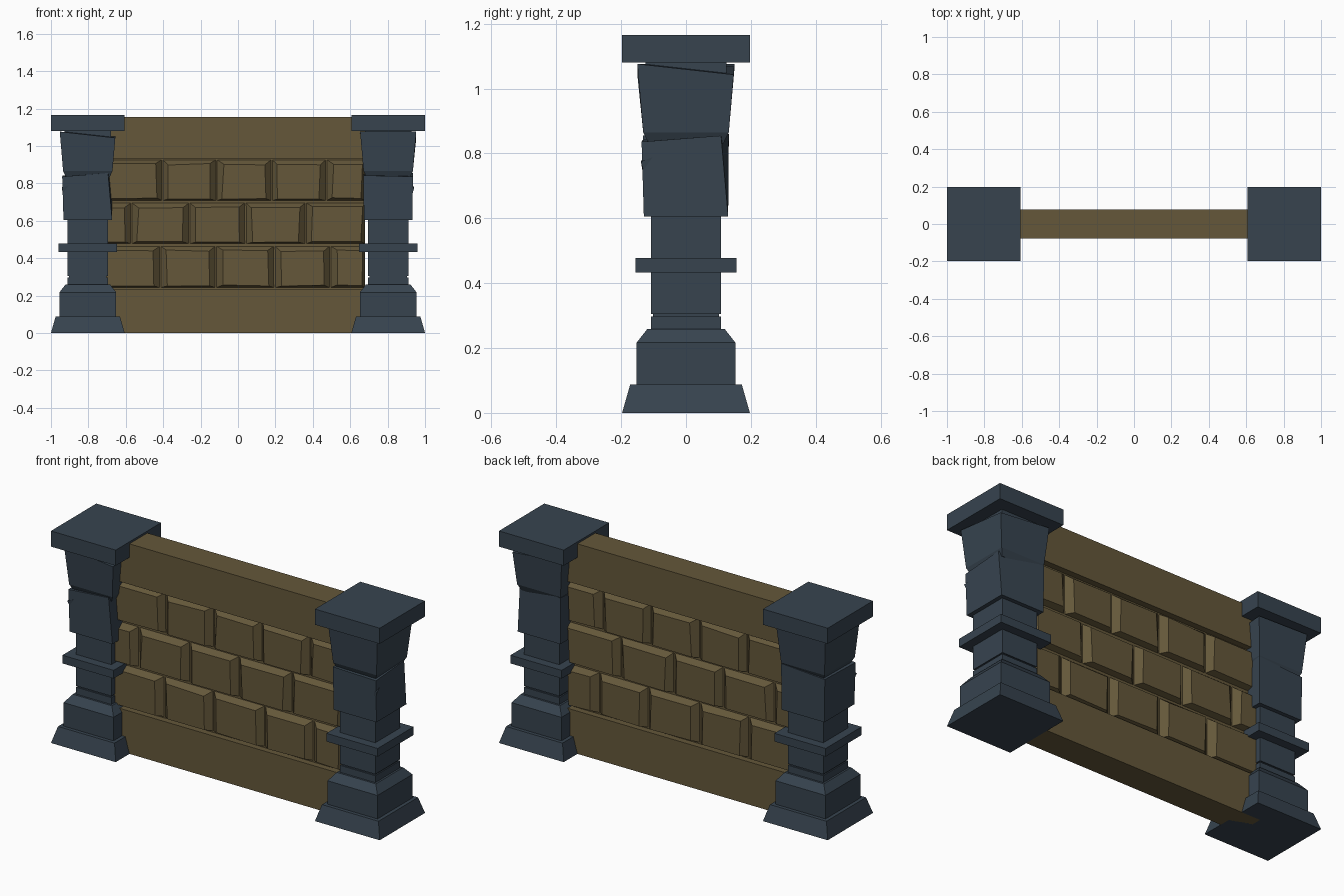
import bpy, bmesh, math, random

if "Cube" in bpy.data.objects:
    bpy.data.objects.remove(bpy.data.objects["Cube"])

random.seed(4)


def material(name, rgb):
    m = bpy.data.materials.new(name)
    m.diffuse_color = (*rgb, 1)
    m.use_nodes = True
    m.node_tree.nodes["Principled BSDF"].inputs["Base Color"].default_value = m.diffuse_color
    return m


SLATE = material("slate_blue_stone", (0.038, 0.057, 0.078))
BROWN = material("brown_stone", (0.128, 0.096, 0.042))


def hull(bm, a, b):
    """Closed six-sided solid between two matching four-corner rings."""
    va = [bm.verts.new(p) for p in a]
    vb = [bm.verts.new(p) for p in b]
    bm.faces.new(va[::-1])
    bm.faces.new(vb)
    for i in range(4):
        j = (i + 1) % 4
        bm.faces.new((va[i], va[j], vb[j], vb[i]))


def square(h, z):
    return [(-h, -h, z), (h, -h, z), (h, h, z), (-h, h, z)]


def finish(bm, name, mat):
    bmesh.ops.recalc_face_normals(bm, faces=bm.faces)
    me = bpy.data.meshes.new(name)
    bm.to_mesh(me)
    bm.free()
    me.materials.append(mat)
    ob = bpy.data.objects.new(name, me)
    bpy.context.collection.objects.link(ob)
    return ob


# Pillar: stacked square tiers (half width, z) bottom to top
bm = bmesh.new()
tiers = [
    (0.197, 0.0, 0.172, 0.088),    # flared foot
    (0.152, 0.085, 0.152, 0.217),  # plinth
    (0.152, 0.217, 0.119, 0.259),  # plinth shoulder
    (0.108, 0.255, 0.108, 0.297),  # collar
    (0.101, 0.295, 0.101, 0.307),  # groove
    (0.108, 0.305, 0.108, 0.61),   # shaft
    (0.156, 0.433, 0.156, 0.478),  # ring
    (0.115, 0.83, 0.132, 0.865),   # underside of the top block
    (0.125, 1.03, 0.125, 1.085),   # neck under the cap
    (0.197, 1.08, 0.197, 1.166),   # cap
]
for h0, z0, h1, z1 in tiers:
    hull(bm, square(h0, z0), square(h1, z1))
# Leaning middle block with a twisted top
hull(bm, square(0.13, 0.605),
     [(-0.137, -0.132, 0.836), (0.108, -0.132, 0.855),
      (0.132, 0.132, 0.86), (-0.134, 0.132, 0.842)])
# Flared top block with one dropped corner
hull(bm, square(0.132, 0.865),
     [(-0.15, -0.15, 1.076), (0.147, -0.15, 1.043),
      (0.149, 0.15, 1.068), (-0.15, 0.15, 1.076)])
# Small broken spur on the middle block's corner
hull(bm, [(-0.12, -0.12, 0.71), (-0.10, -0.13, 0.72), (-0.10, -0.10, 0.72), (-0.13, -0.10, 0.72)],
     [(-0.139, -0.139, 0.775), (-0.10, -0.131, 0.79), (-0.10, -0.10, 0.79), (-0.131, -0.10, 0.79)])
left = finish(bm, "left_pillar", SLATE)
left.location.x = -0.803

# Right pillar: same stack turned a quarter
right = bpy.data.objects.new("right_pillar", left.data)
bpy.context.collection.objects.link(right)
right.location.x = 0.803
right.rotation_euler.z = math.pi / 2

# Wall slabs: smooth lower and upper bands around a recessed core
X0, X1 = -0.72, 0.68


def slab(name, z0, z1, y):
    bm = bmesh.new()
    ring = [(X0, -y), (X1, -y), (X1, y), (X0, y)]
    hull(bm, [(*p, z0) for p in ring], [(*p, z1) for p in ring])
    finish(bm, name, BROWN)


slab("wall_lower_band", 0.0, 0.235, 0.078)
slab("wall_upper_band", 0.932, 1.155, 0.078)
slab("wall_core", 0.2, 0.96, 0.044)

# Brick courses: chamfered blocks, mirrored to the back
courses = [
    (0.242, 0.466, (-0.415, -0.118, 0.195, 0.492)),
    (0.476, 0.697, (-0.57, -0.26, 0.04, 0.362)),
    (0.707, 0.928, (-0.405, -0.115, 0.18, 0.472)),
]


def jitter():
    return random.uniform(-0.006, 0.006)


bm = bmesh.new()
for z0, z1, joints in courses:
    edges = [X0, *joints, X1]
    for a, b in zip(edges, edges[1:]):
        base = [(a, -0.04, z0), (b, -0.04, z0), (b, -0.04, z1), (a, -0.04, z1)]
        l = a + (0.005 if a == X0 else 0.034)
        r = b - (0.018 if b == X1 else 0.034)
        lo, hi = z0 + 0.012, z1 - 0.026
        face = [(x + jitter(), -0.076, z + jitter() * 0.7)
                for x, z in ((l, lo), (r, lo), (r, hi), (l, hi))]
        hull(bm, base, face)
bricks = finish(bm, "wall_bricks", BROWN)
mod = bricks.modifiers.new("mirror_to_back", 'MIRROR')
mod.use_axis = (False, True, False)
mod.use_mirror_merge = False
